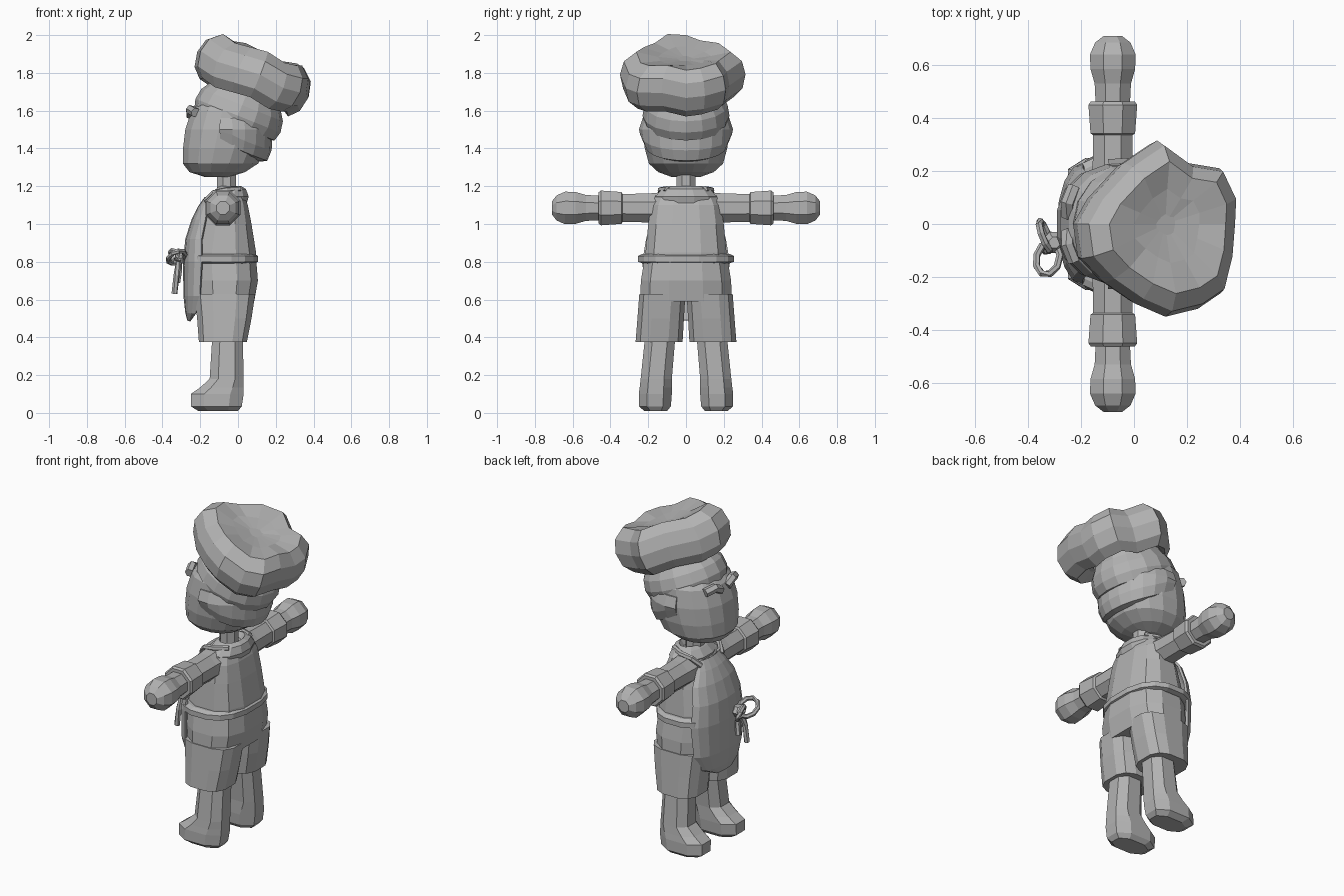
import bpy, bmesh, math
from mathutils import Vector

grey = bpy.data.materials.new("plain_grey")
grey.diffuse_color = (0.45, 0.45, 0.45, 1)


def finish(name, bm, mirror=False, solid=0):
    bmesh.ops.recalc_face_normals(bm, faces=bm.faces)
    me = bpy.data.meshes.new(name)
    bm.to_mesh(me)
    bm.free()
    me.materials.append(grey)
    ob = bpy.data.objects.new(name, me)
    bpy.context.collection.objects.link(ob)
    if solid:
        m = ob.modifiers.new("thickness", 'SOLIDIFY')
        m.thickness, m.offset = solid, 0
    if mirror:
        m = ob.modifiers.new("mirror", 'MIRROR')
        m.use_axis = (False, True, False)
        m.use_mirror_merge = False
    return ob


def loft(name, rings, mirror=False, caps=True, loop=False, closed=True, solid=0):
    """Skin a list of equal-length point rings."""
    bm = bmesh.new()
    vs = [[bm.verts.new(p) for p in r] for r in rings]
    n = len(vs[0])
    pairs = list(zip(vs, vs[1:])) + ([(vs[-1], vs[0])] if loop else [])
    for a, b in pairs:
        for i in range(n if closed else n - 1):
            j = (i + 1) % n
            bm.faces.new((a[i], a[j], b[j], b[i]))
    if caps and not loop:
        bm.faces.new(vs[0])
        bm.faces.new(vs[-1])
    return finish(name, bm, mirror, solid)


def oval(z, x0, x1, y0, y1, n=12, p=1.0):
    """Level ring filling a box; p below 1 squares it off."""
    out = []
    for i in range(n):
        a = 2 * math.pi * (i + 0.5) / n
        c, s = math.cos(a), math.sin(a)
        k = math.cos(math.pi / n) if n == 8 else 1
        c = math.copysign(min(1, abs(c) / k) ** p, c)
        s = math.copysign(min(1, abs(s) / k) ** p, s)
        out.append(((x0 + x1) / 2 + (x1 - x0) / 2 * c,
                    (y0 + y1) / 2 + (y1 - y0) / 2 * s, z))
    return out


def body(name, rows, n=12, p=1.0, **kw):
    return loft(name, [oval(z, x0, x1, -w, w, n, p) for z, x0, x1, w in rows], **kw)


def tube(name, pts, r, n=6, mirror=False, loop=False):
    """Round cord along a path."""
    pts = [Vector(p) for p in pts]
    m, rings = len(pts), []
    for i, p in enumerate(pts):
        a = pts[(i - 1) % m] if loop or i else p
        b = pts[(i + 1) % m] if loop or i < m - 1 else p
        t = (b - a).normalized()
        u = t.cross(Vector((0.31, 0.22, 0.93))).normalized()
        v = t.cross(u)
        rings.append([p + r * (u * math.cos(k * math.tau / n) + v * math.sin(k * math.tau / n))
                      for k in range(n)])
    return loft(name, rings, mirror=mirror, loop=loop)


# legs with shoes, and short trouser legs
loft("leg", [oval(*r, n=8, p=0.8) for r in [
    (0.01, -0.21, 0.0, 0.10, 0.22), (0.035, -0.25, 0.02, 0.08, 0.25),
    (0.10, -0.25, 0.03, 0.075, 0.25), (0.135, -0.20, 0.03, 0.075, 0.245),
    (0.18, -0.15, 0.03, 0.075, 0.24), (0.42, -0.135, 0.025, 0.055, 0.215)]], mirror=True)
loft("trouser_leg", [oval(*r, p=0.7) for r in [
    (0.375, -0.21, 0.05, 0.015, 0.27), (0.50, -0.22, 0.075, 0.008, 0.26),
    (0.63, -0.235, 0.095, 0.0, 0.25)]], mirror=True)
body("trouser_seat", [(0.59, -0.235, 0.09, 0.25), (0.70, -0.25, 0.11, 0.245),
                      (0.82, -0.25, 0.10, 0.225)], p=0.75)

# torso
body("torso", [(0.78, -0.25, 0.10, 0.225), (0.85, -0.25, 0.10, 0.22),
               (1.00, -0.21, 0.075, 0.205), (1.10, -0.175, 0.055, 0.19),
               (1.15, -0.14, 0.035, 0.165), (1.17, -0.11, 0.01, 0.10)], p=0.75)

# neck and collar
body("neck", [(1.14, -0.11, -0.01, 0.05), (1.28, -0.11, -0.01, 0.05)], n=8)
body("collar", [(1.11, -0.15, 0.05, 0.165), (1.145, -0.155, 0.06, 0.17),
                (1.185, -0.12, 0.045, 0.13), (1.20, -0.10, 0.02, 0.09),
                (1.17, -0.09, 0.0, 0.07)])


# arms, cuffs and fists run sideways
def sideways(name, rows):
    loft(name, [[(-0.08 + r * math.cos((k + .5) * math.tau / 8) * 1.06, y,
                  1.085 + r * math.sin((k + .5) * math.tau / 8) * 1.06)
                 for k in range(8)] for y, r in rows], mirror=True)


sideways("sleeve", [(0.12, 0.085), (0.20, 0.078), (0.36, 0.075)])
sideways("cuff", [(0.335, 0.075), (0.342, 0.086), (0.45, 0.094), (0.462, 0.085), (0.462, 0.06)])
sideways("hand", [(0.45, 0.066), (0.53, 0.07), (0.585, 0.086), (0.64, 0.088),
                  (0.685, 0.068), (0.71, 0.035)])

# apron sheet wrapped round the front
sheet = []
for z, xc, xe, w in [(0.49, -0.262, -0.25, 0.07), (0.53, -0.272, -0.22, 0.16),
                     (0.62, -0.282, -0.20, 0.21), (0.80, -0.284, -0.19, 0.225),
                     (0.92, -0.272, -0.19, 0.205), (1.02, -0.24, -0.17, 0.18),
                     (1.09, -0.205, -0.16, 0.13), (1.14, -0.17, -0.14, 0.10)]:
    sheet.append([(xe + (xc - xe) * math.cos(t * math.pi / 8),
                   w * math.sin(t * math.pi / 8), z) for t in range(-4, 5)])
loft("apron", sheet, caps=False, closed=False, solid=0.014)
tube("apron_strap", [(-0.17, 0.10, 1.12), (-0.13, 0.13, 1.165),
                     (-0.06, 0.135, 1.18), (0.01, 0.10, 1.185)], 0.016, mirror=True)

# belt cord with a bow at the front
body("belt", [(0.792, -0.26, 0.09, 0.235), (0.80, -0.285, 0.11, 0.258),
              (0.83, -0.285, 0.11, 0.258), (0.842, -0.26, 0.09, 0.235)], n=16, p=0.8)


def bow_loop(name, c, a, b):
    c, a, b = Vector(c), Vector(a), Vector(b)
    tube(name, [c + a * math.cos(k * math.tau / 9) + b * math.sin(k * math.tau / 9)
                for k in range(9)], 0.014, loop=True)


bow_loop("bow_loop_wide", (-0.325, -0.13, 0.825), (0.045, 0.01, 0.015), (0.0, 0.06, -0.03))
bow_loop("bow_loop_narrow", (-0.335, -0.045, 0.825), (-0.02, 0.055, 0.0), (-0.012, 0.0, 0.035))
body("bow_knot", [(0.79, -0.32, -0.28, 0.02), (0.82, -0.34, -0.27, 0.04),
                  (0.85, -0.32, -0.28, 0.02)], n=8).location.y = -0.07
tube("bow_tail_long", [(-0.31, -0.08, 0.82), (-0.325, -0.10, 0.73), (-0.337, -0.10, 0.63)], 0.016)
tube("bow_tail_short", [(-0.31, -0.06, 0.82), (-0.31, -0.05, 0.75), (-0.32, -0.04, 0.69)], 0.015)

# head
body("head", [(1.25, -0.18, -0.04, 0.08), (1.275, -0.26, 0.04, 0.15),
              (1.32, -0.295, 0.11, 0.20), (1.40, -0.295, 0.15, 0.222),
              (1.50, -0.283, 0.185, 0.23), (1.60, -0.25, 0.185, 0.22),
              (1.68, -0.17, 0.13, 0.17)], n=16, p=0.9)

# hair wraps the back of the head and rises towards the sideburns
hair = []
for k in range(-6, 7):
    a = math.radians(17 * k)
    c, s = math.cos(a), math.sin(a)
    low = 1.43 - 0.10 * max(c, 0) ** 0.7
    hair.append([(-0.05 + r * c, (r + 0.015) * s, z) for r, z in [
        (0.17, low), (0.205, low + 0.005), (0.228, low + 0.06), (0.235, 1.50),
        (0.215, 1.56), (0.17, 1.56)]])
loft("hair", hair)

# eyebrows
tube("eyebrow", [(-0.25, 0.03, 1.575), (-0.25, 0.08, 1.605), (-0.225, 0.14, 1.59)],
     0.026, mirror=True)


# hat, built around a backward-leaning axis
def tilt(u, y, w):
    return (0.07 + 0.93 * u + 0.37 * w, y, 1.75 - 0.37 * u + 0.93 * w)


band = []
for w, r in [(-0.25, 0.19), (-0.24, 0.228), (-0.19, 0.242), (-0.13, 0.232), (-0.08, 0.20), (-0.03, 0.19)]:
    band.append([tilt(r * math.cos(k * math.tau / 16), r * 0.95 * math.sin(k * math.tau / 16), w)
                 for k in range(16)])
loft("hat_band", band)

outline = [(-.325, 0), (-.31, -.13), (-.21, -.22), (-.09, -.30), (.03, -.35), (.17, -.32),
           (.26, -.26), (.29, -.13), (.31, 0), (.31, .10), (.25, .21), (.13, .23),
           (.0, .315), (-.14, .23), (-.26, .10)]
puff = []
for k, w in [(0.60, -0.05), (0.80, -0.085), (0.95, -0.035), (1.0, 0.045), (0.94, 0.12),
             (0.75, 0.172), (0.42, 0.15), (0.12, 0.135)]:
    puff.append([tilt(u * k, y * k, w + (0.012 * math.sin(i * 2.1) if k > 0.7 else 0))
                 for i, (u, y) in enumerate(outline)])
loft("hat_puff", puff)
